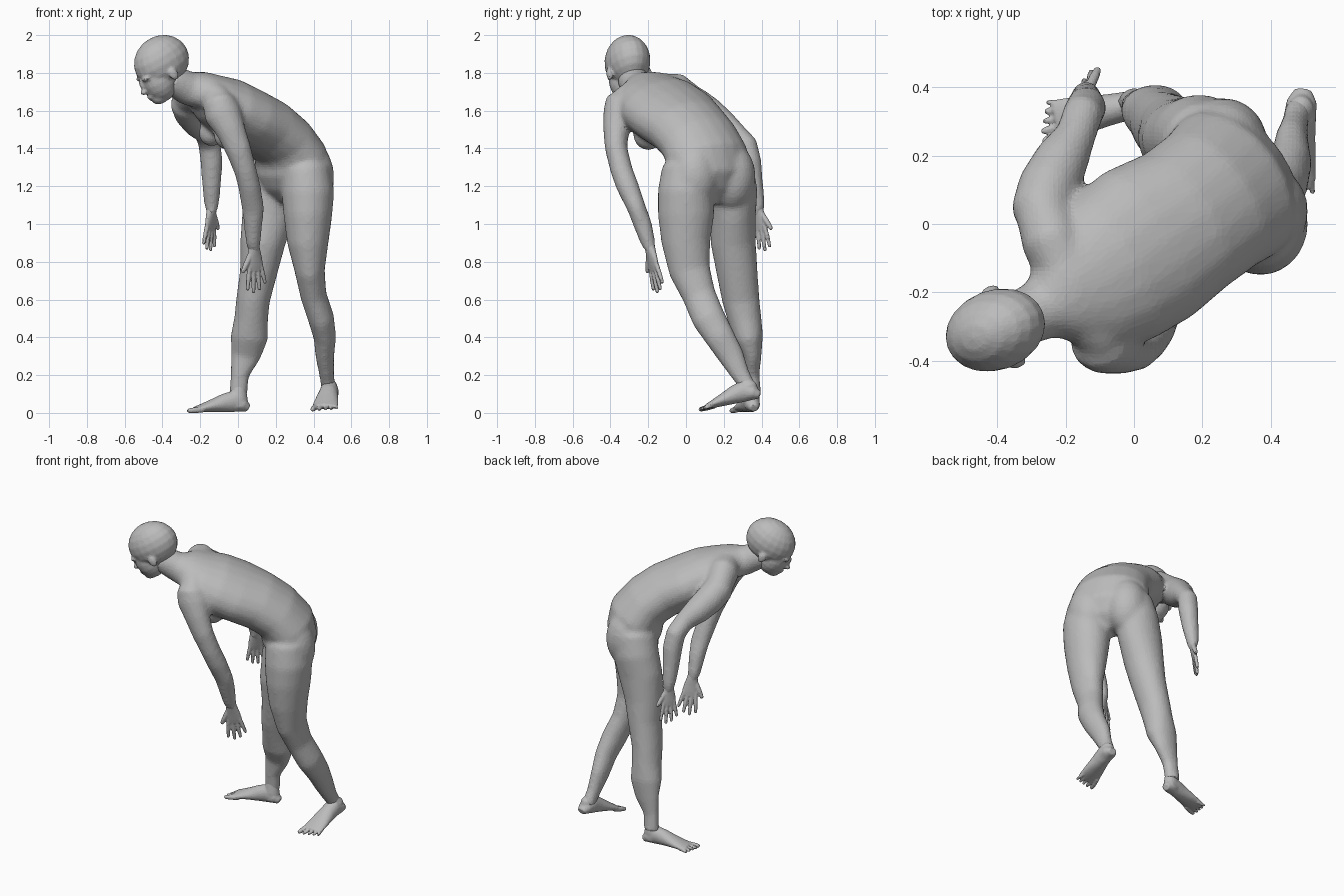
import bpy
import bmesh
import math
from mathutils import Vector, Matrix

UNIT = 0.01  # station lists are written in hundredths
SIDES = 20

if "Cube" in bpy.data.objects:
    bpy.data.objects.remove(bpy.data.objects["Cube"], do_unlink=True)

grey = bpy.data.materials.new("plain grey")
grey.use_nodes = True
grey_value = (0.5, 0.5, 0.5, 1)
grey.diffuse_color = grey_value
grey.node_tree.nodes["Principled BSDF"].inputs["Base Color"].default_value = grey_value


def add_loft(bm, stations, wide_start, wide_end=None):
    """Closed tube through (x, y, z, half_width, half_depth) stations."""
    wide_start = Vector(wide_start)
    wide_end = Vector(wide_end) if wide_end else wide_start
    centres = [Vector(station[:3]) * UNIT for station in stations]
    last = len(stations) - 1
    rings = []
    for index, station in enumerate(stations):
        tangent = centres[min(index + 1, last)] - centres[max(index - 1, 0)]
        tangent.normalize()
        wide = wide_start.lerp(wide_end, index / last)
        wide = (wide - tangent * wide.dot(tangent)).normalized()
        deep = tangent.cross(wide)
        ring = []
        for side in range(SIDES):
            angle = math.tau * side / SIDES
            offset = wide * math.cos(angle) * station[3] + deep * math.sin(angle) * station[4]
            ring.append(bm.verts.new(centres[index] + offset * UNIT))
        rings.append(ring)
    faces = [bm.faces.new(rings[0]), bm.faces.new(rings[-1])]
    for lower, upper in zip(rings, rings[1:]):
        for side in range(SIDES):
            following = (side + 1) % SIDES
            faces.append(bm.faces.new((lower[side], lower[following], upper[following], upper[side])))
    bmesh.ops.recalc_face_normals(bm, faces=faces)


def add_ellipsoid(bm, centre, radii, axes=None):
    """Ellipsoid whose radii follow three given axes."""
    turn = Matrix(axes).transposed().to_4x4() if axes else Matrix.Identity(4)
    place = Matrix.Translation(Vector(centre) * UNIT) @ turn
    place = place @ Matrix.Diagonal((*[radius * UNIT for radius in radii], 1))
    bmesh.ops.create_uvsphere(bm, u_segments=SIDES, v_segments=SIDES // 2, radius=1, matrix=place)


def add_digit(bm, start, end, radius):
    """Finger or toe: a short tube with a rounded tip."""
    middle = start.lerp(end, 0.6)
    stations = [(*point, radius * scale, radius * scale)
                for point, scale in ((start, 1), (middle, 1), (end, 0.8))]
    add_loft(bm, stations, (end - start).orthogonal())
    add_ellipsoid(bm, end, (radius * 0.8,) * 3)


def finish(bm, name, voxel, smoothing, keep):
    """Fuse the overlapping forms into one faceted skin."""
    mesh = bpy.data.meshes.new(name)
    bm.to_mesh(mesh)
    bm.free()
    mesh.materials.append(grey)
    part = bpy.data.objects.new(name, mesh)
    bpy.context.collection.objects.link(part)
    fuse = part.modifiers.new("fuse", "REMESH")
    fuse.mode = "VOXEL"
    fuse.voxel_size = voxel
    soften = part.modifiers.new("soften", "SMOOTH")
    soften.factor = 0.5
    soften.iterations = smoothing
    facet = part.modifiers.new("facet", "DECIMATE")
    facet.ratio = keep


# Torso and neck, bent forward from the hips
body = bmesh.new()
hip_axis = (0.62, -0.78, 0)
shoulder_axis = (0.43, -0.9, -0.25)
add_loft(body, [
    (29, 12, 111, 9, 6), (29, 12, 118, 21, 13), (29, 12, 127, 24, 17),
    (28, 11, 136, 24, 17), (23, 7, 144, 23, 16), (15, 1, 151, 23, 16),
    (4, -6, 157, 25, 16), (-6, -13, 162, 24, 16), (-14, -18, 167, 21, 13),
    (-20, -21, 171, 16, 10), (-27, -25, 172, 9, 9), (-36, -29, 177, 8, 8)],
    hip_axis, shoulder_axis)

# Shoulder girdle
add_loft(body, [
    (-9, -34, 165, 7, 7), (-14, -27, 168, 9, 9), (-18, -17, 171, 9, 9),
    (-24, -5, 170, 10, 9), (-27, 5, 164, 8, 8)], (0, 0, 1))

# Buttocks and chest
for centre, radii in (((39, 4, 125), (12, 13, 18)), ((26, 24, 125), (13, 13, 18)),
                      ((-5, -20, 147), (8, 8, 8)), ((-14, -6, 148), (7, 7, 7))):
    add_ellipsoid(body, centre, radii)

# Left leg, bent with the heel lifted
add_loft(body, [
    (34, 3, 136, 8, 9), (36, 1, 128, 13, 14), (37, 0, 117, 14, 15),
    (37, 0, 105, 13, 15), (37, 0, 90, 11, 13), (38, 2, 75, 8, 11),
    (40, 7, 62, 7, 9), (44, 12, 50, 7, 9), (46, 18, 40, 6, 8),
    (46, 24, 30, 5, 7), (47, 29, 20, 4, 5), (48, 34, 12, 4, 4)], (1, 0, 0))

# Right leg, straight
add_loft(body, [
    (23, 20, 136, 8, 8), (21, 23, 128, 13, 13), (19, 25, 117, 14, 13),
    (16, 25, 105, 14, 12), (13, 25, 90, 12, 12), (11, 27, 75, 10, 11),
    (8, 29, 60, 9, 10), (7, 31, 50, 9, 9), (6, 33, 40, 10, 8),
    (4, 35, 30, 8, 5), (1, 35, 20, 5, 4), (0, 36, 9, 5, 4)], (1, 0, 0))

# Left arm
add_loft(body, [
    (-11, -31, 168, 6, 6), (-10, -34, 164, 9, 9), (-8, -35, 158, 10, 9),
    (-4, -37, 150, 8, 7), (0, -37, 140, 7, 6), (4, -34, 128, 6, 6),
    (6, -31, 120, 6, 6), (8, -26, 108, 6, 5), (8, -23, 100, 5, 5),
    (8, -20, 90, 4, 4), (9, -18, 84, 3, 2)], (1, 0, 0))

# Right arm, elbow out to the side
add_loft(body, [
    (-26, -1, 168, 7, 7), (-27, 4, 164, 9, 9), (-25, 11, 159, 9, 9),
    (-21, 19, 153, 8, 8), (-17, 26, 148, 6, 6), (-15, 32, 142, 6, 6),
    (-14, 34, 133, 6, 6), (-14, 36, 120, 5, 5), (-14, 38, 110, 4, 4),
    (-14, 38, 104, 2, 3)], (1, 0, 0))
finish(body, "body", 0.012, 16, 0.35)

# Head, turned to the right and tipped down
head = bmesh.new()
heading = Vector((-0.935, -0.35, 0)).normalized()
tilt = math.radians(30)
face_way = heading * math.cos(tilt) - Vector((0, 0, 1)) * math.sin(tilt)
crown_way = heading * math.sin(tilt) + Vector((0, 0, 1)) * math.cos(tilt)
side_way = crown_way.cross(face_way)
head_axes = (face_way, side_way, crown_way)
head_centre = Vector((-40.5, -31, 186))


def add_feature(forward, side, up, radii):
    centre = head_centre + face_way * forward + side_way * side + crown_way * up
    add_ellipsoid(head, centre, radii, head_axes)


add_feature(0, 0, 0, (15.5, 11.8, 13.7))          # skull
add_feature(7, 0, -8, (9, 9.2, 11.5))             # face
add_feature(10, 0, -15.5, (5, 5, 4))              # chin
add_feature(15.6, 0, -6, (1.6, 1.5, 4))           # nose bridge
add_feature(16.6, 0, -9, (2.2, 1.9, 1.7))         # nose tip
add_feature(14.8, 0, -13, (1.7, 3, 1))            # upper lip
add_feature(14.2, 0, -14.5, (1.6, 2.6, 1))        # lower lip
for side in (-1, 1):
    add_feature(13.2, side * 4, -2.5, (2.5, 3.5, 1.5))    # brow
    add_feature(1, side * 11.2, -7, (2.5, 1.5, 3.6))      # ear
finish(head, "head", 0.008, 4, 0.35)


def make_foot(name, heel, toe_way, inner_way, ankle, breadth):
    toe_way = Vector(toe_way).normalized()
    inner_way = Vector(inner_way).normalized()
    up_way = toe_way.cross(inner_way)
    if up_way.z < 0:
        up_way.negate()

    def spot(along, inner, up):
        return Vector(heel) + toe_way * along + inner_way * inner * breadth + up_way * up

    bm = bmesh.new()
    # along, half width, half height
    profile = ((0, 2, 2), (3, 3.4, 3.8), (8, 3.7, 5.8), (13, 4, 4.9),
               (20, 4.8, 3.3), (26, 5.3, 2), (29, 5, 1.4))
    add_loft(bm, [(*spot(along, 0, high + 0.4), wide * breadth, high)
                  for along, wide, high in profile], inner_way)
    # Ankle tapering up inside the shin
    add_loft(bm, [(*spot(5, 0, 3), 4, 5), (*spot(5.5, 0, 8), 4, 5), (*ankle, 2.5, 2.5)], inner_way)
    for inner, reach, radius in ((4, 33, 1.6), (1.7, 33, 1.2), (-0.4, 32, 1.1),
                                 (-2.4, 31, 1.1), (-4.3, 30, 1)):
        add_digit(bm, spot(25, inner * 0.9, 1.8), spot(reach, inner * 1.15, 1.2), radius)
    finish(bm, name, 0.005, 8, 0.4)


make_foot("left_foot", (49.5, 39.5, 7), (-0.12, -0.97, -0.19), (-1, 0.12, 0), (47, 30, 19), 1.3)
make_foot("right_foot", (5.5, 36, 0), (-0.976, -0.2, 0), (0.2, -0.976, 0), (1, 35, 18), 1.15)


def make_hand(name, wrist, finger_way, thumb_way, size):
    finger_way = Vector(finger_way).normalized()
    thumb_way = Vector(thumb_way)
    thumb_way = (thumb_way - finger_way * thumb_way.dot(finger_way)).normalized()

    def spot(along, thumbward):
        return Vector(wrist) + (finger_way * along + thumb_way * thumbward) * size

    bm = bmesh.new()
    # along, half width, half thickness
    palm = ((-5, 2.6, 2.4), (0, 3.2, 2.6), (5, 4.3, 2), (9, 4.8, 1.6), (12, 4.4, 1.2))
    add_loft(bm, [(*spot(along, 0), wide * size, thick * size)
                  for along, wide, thick in palm], thumb_way)
    for across, reach in ((3.4, 21), (1.2, 23), (-1.1, 22), (-3.3, 19)):
        add_digit(bm, spot(9, across), spot(reach, across * 1.6), 1.2 * size)
    add_digit(bm, spot(3, 2.5), spot(11, 7.4), 1.5 * size)
    finish(bm, name, 0.005, 3, 0.4)


make_hand("left_hand", (8.5, -19, 87), (0.06, 0.2, -0.96), (-0.85, -0.5, 0), 1)
make_hand("right_hand", (-14, 38, 108), (-0.07, 0.1, -0.97), (0.55, 0.8, 0), 0.95)
